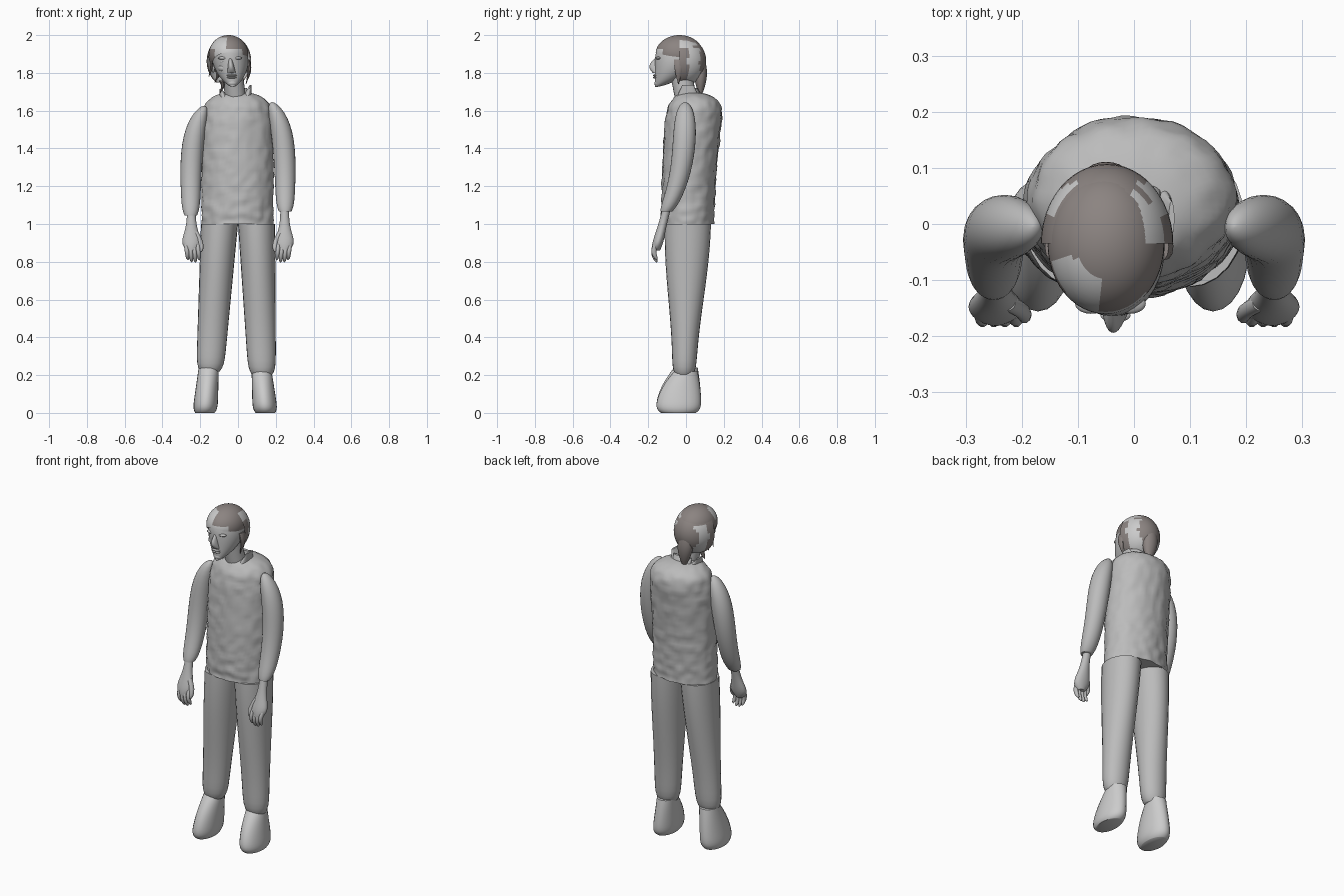
import bpy, bmesh, math
from math import sin, cos, pi
from mathutils import Vector, noise

cube = bpy.data.objects.get("Cube")
if cube:
    bpy.data.objects.remove(cube)


def material(name, red, green, blue):
    mat = bpy.data.materials.new(name)
    mat.use_nodes = True
    mat.diffuse_color = (red, green, blue, 1)
    mat.node_tree.nodes["Principled BSDF"].inputs["Base Color"].default_value = mat.diffuse_color
    return mat


cloth = material("cloth grey", .5, .5, .5)
light = material("light grey", .6, .6, .6)
hair = material("hair brown grey", .26, .23, .22)


def finish(name, bm, materials):
    bmesh.ops.recalc_face_normals(bm, faces=bm.faces)
    mesh = bpy.data.meshes.new(name)
    bm.to_mesh(mesh)
    bm.free()
    for mat in materials:
        mesh.materials.append(mat)
    part = bpy.data.objects.new(name, mesh)
    bpy.context.collection.objects.link(part)
    bpy.ops.object.select_all(action="DESELECT")
    part.select_set(True)
    bpy.context.view_layer.objects.active = part
    bpy.ops.object.shade_smooth_by_angle(angle=math.radians(50))


def loft(name, mat, start, end, shape, sides=24, count=20, rough=0):
    """Stack rings from start to end height; shape(t) gives centre x, y and radius x, y."""
    bm = bmesh.new()
    rings = []
    for step in range(count + 1):
        t = (1 - cos(pi * step / count)) / 2
        x, y, rx, ry = shape(t)
        ring = []
        for i in range(sides):
            angle = math.tau * i / sides
            out = Vector((cos(angle), sin(angle), 0))
            point = Vector((x + max(rx, .002) * out.x, y + max(ry, .002) * out.y,
                            start + (end - start) * t))
            point += out * rough * noise.noise(point * 25)
            ring.append(bm.verts.new(point))
        rings.append(ring)
    for low, high in zip(rings, rings[1:]):
        for i in range(sides):
            j = (i + 1) % sides
            bm.faces.new((low[i], low[j], high[j], high[i]))
    bm.faces.new(rings[0])
    bm.faces.new(rings[-1])
    finish(name, bm, [mat])


def ball(name, materials, centre, size, cuts=(), rule=None, sides=20):
    """Ellipsoid, trimmed on the positive side of each cutting plane."""
    bm = bmesh.new()
    bmesh.ops.create_uvsphere(bm, u_segments=sides, v_segments=sides // 2, radius=1)
    for v in bm.verts:
        v.co = v.co * Vector(size) + Vector(centre)
    for point, normal in cuts:
        geom = bm.verts[:] + bm.edges[:] + bm.faces[:]
        bmesh.ops.bisect_plane(bm, geom=geom, plane_co=point, plane_no=normal, clear_outer=True)
    if rule:
        for face in bm.faces:
            face.material_index = rule(face.calc_center_median())
    finish(name, bm, materials)


# Tunic with rounded shoulders and a lightly crumpled surface
def tunic(t):
    shoulder = (1 - t**16)**.5
    return -.003, .01 + .05 * t * t * shoulder, .19 * shoulder, (.138 + .015 * t) * shoulder


loft("tunic", cloth, 1, 1.7, tunic, sides=64, count=48, rough=.008)


def limbs(side, m):
    # Trouser leg, narrowing below the knee
    def trouser(t):
        hem = 1 - .3 * t**30
        taper = (1 + cos(pi * t)) / 2
        return (m * (.098 + .04 * t) - .01 * t, .01 - .02 * t,
                (.098 - .025 * t) * hem, (.064 + .058 * taper) * hem)

    hem_height = .21 - m * .01
    loft(side + "_trouser_leg", cloth, 1, hem_height, trouser)

    # Shoe with a sloping instep
    def shoe(t):
        sole = 1 - .25 * (1 - t)**12
        return (m * (.16 - .02 * t) - .015, -.04 + .04 * t * t,
                (.068 - .015 * t) * sole, (.122 - .06 * t * t) * sole)

    loft(side + "_shoe", light, 0, hem_height + .02, shoe)

    # Sleeve bending forward at the elbow
    def sleeve(t):
        bulk = (1 - (1 - t)**6)**.5 * (1 - .25 * t * t) * (1 - .3 * t**20)
        return (m * (.18 + .07 * (1 - (1 - t)**4)), -.005 - .1 * t**3,
                .062 * bulk, (.068 - .01 * t) * bulk)

    loft(side + "_sleeve", cloth, 1.635 + m * .01, 1.055 + m * .01, sleeve)

    # Wrist widening into the palm
    def palm(t):
        spread = sin(pi * t**3)
        return m * .247, -.1 - .06 * t, .023 + .025 * spread, .022 + .006 * spread

    loft(side + "_palm", cloth, 1.09, .86, palm)

    # Fingers and thumb, slightly curled
    for i in range(4):
        def finger(t):
            tip = (1 - t**6)**.5
            return m * (.275 - .02 * i - .01 * t), -.155 - .015 * sin(pi * t), .012 * tip, .014 * tip

        loft(side + "_finger", cloth, .9, .81 - .015 * sin(i), finger, sides=10, count=10)

    def thumb(t):
        tip = (1 - t**6)**.5
        return m * (.225 - .03 * sin(2 * t)), -.14 - .03 * t, .014 * tip, .015 * tip

    loft(side + "_thumb", cloth, .96, .85, thumb, sides=10, count=10)

    # Collar flap
    loft(side + "_collar", cloth, 1.67, 1.725 + m * .01,
         lambda t: (m * (.06 + .02 * t) - .013, .01, .025 - .02 * t, .06 - .03 * t))


limbs("right", -1)
limbs("left", 1)


# Neck and head, leaning a little to one side
def head(t):
    wide = .095 * sin(pi * t**1.2)**.5
    deep = wide * (1.1 + .35 * t)
    return -.028 - .023 * t, deep - .165 + .13 * t**8, wide, deep


loft("neck", cloth, 1.66, 1.82, lambda t: (-.012 - .02 * t, -.03 * t, .055, .058))
loft("back_collar", cloth, 1.67, 1.72, lambda t: (-.012, .06 - .01 * t, .06, .03 - .02 * t))
loft("head", cloth, 1.725, 1.99, head, sides=40, count=32)

# Facial features
loft("nose", cloth, 1.8, 1.88,
     lambda t: (-.034 - .007 * t, -.16, .022 * (1 - t)**.5, .034 * sin(pi * (.15 + .85 * t))))
for height in (1.776, 1.787):
    ball("lip", [cloth], (-.033, -.163, height), (.027, .012, .006))
ball("chin", [cloth], (-.03, -.146, 1.745), (.026, .022, .018))
for m in (-1, 1):
    middle = -.042 + m * .035
    ball("eye", [cloth], (middle, -.138, 1.856), (.017, .016, .009))
    ball("brow", [cloth], (middle, -.142, 1.878), (.028, .018, .009))
    ball("cheek", [cloth], (middle, -.118, 1.825), (.03, .034, .024))
    ball("ear", [cloth], (-.042 + m * .088, -.03, 1.835), (.012, .024, .034))


# Head covering: two trimmed shells with pale cloth showing in patches
def front_patch(p):
    side_patch = p.x < -.06 and p.y < -.06 and 1.925 < p.z < 1.985
    return int(side_patch or (p.y < -.125 and p.z < 1.925))


def back_patch(p):
    crown = .045 < math.hypot(p.x + .03, p.y + .035) < .095 and p.z > 1.93
    knot_area = math.hypot(p.x + .05, p.z - 1.86) < .08 and p.y > .03
    return int(crown or (p.z < 1.93 and p.y > .01 and not knot_area))


hairline = Vector((0, -.035, 1.82))
ball("front_hair", [hair, light], (-.05, -.035, 1.9), (.104, .126, .1),
     cuts=[(hairline, Vector((0, -.7, -1)))], rule=front_patch, sides=48)
ball("back_cap", [hair, light], (-.048, -.035, 1.862), (.118, .142, .137),
     cuts=[(hairline, Vector((0, -1, 0))), (Vector((0, 0, 1.75)), Vector((0, 0, -1)))],
     rule=back_patch, sides=48)


# Gathered hair at the nape and loose locks beside the face
def knot(t):
    bulk = sin(pi * (.2 + .8 * t))
    return -.055 + .015 * t, .077, .045 * bulk, .034 * bulk


loft("hair_knot", hair, 1.88, 1.665, knot)
for x, top, end in ((-.147, 1.89, 1.78), (.05, 1.87, 1.74), (-.115, 1.82, 1.75), (-.09, 1.76, 1.69)):
    loft("loose_lock", hair, top, end,
         lambda t: (x + .01 * sin(4 * t), -.04, .012 * (1 - t * t), .025 * (1 - t * t)),
         sides=10, count=8)
